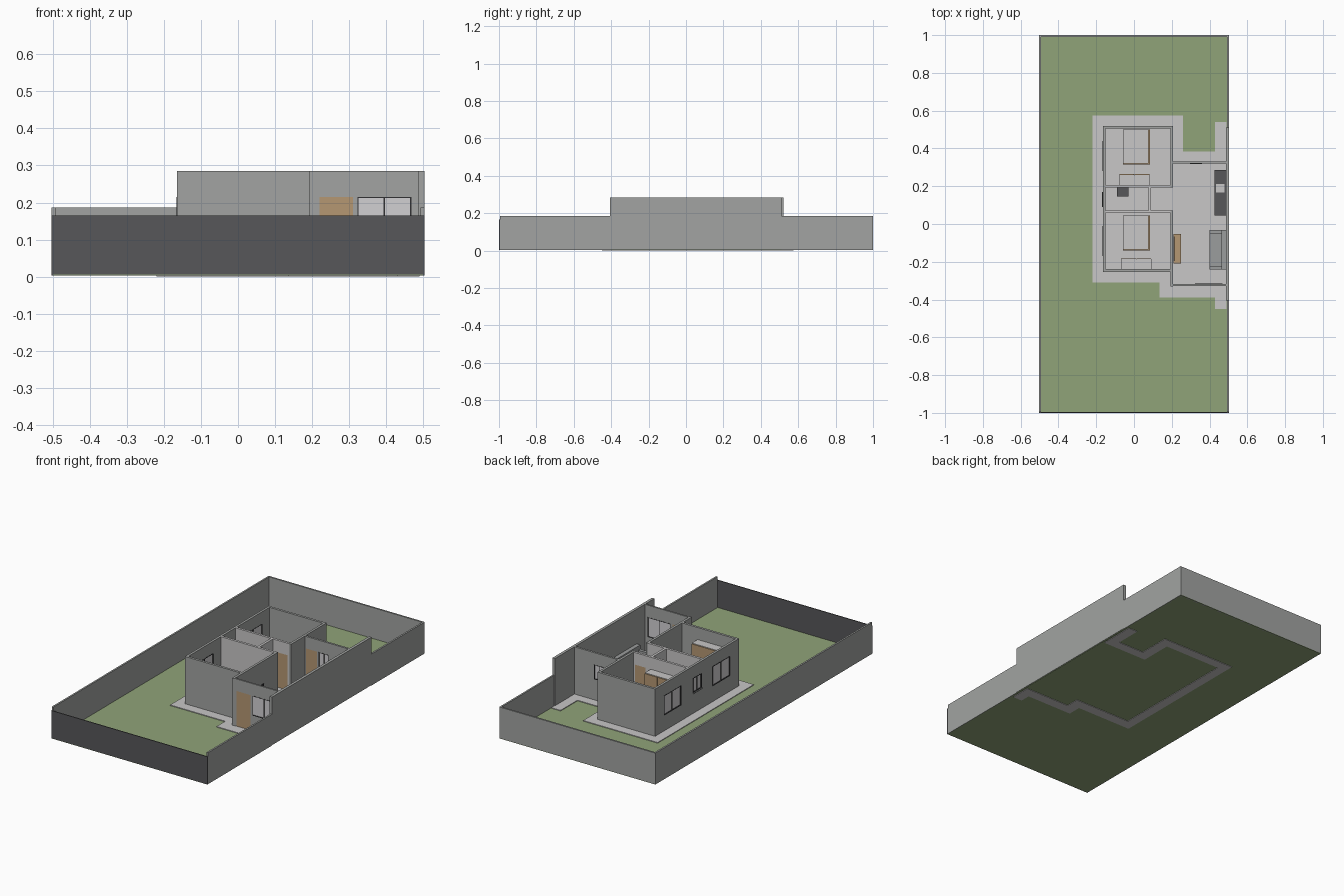
import bpy, bmesh

if "Cube" in bpy.data.objects:
    bpy.data.objects.remove(bpy.data.objects["Cube"])


def mat(name, r, g, b):
    m = bpy.data.materials.new(name)
    m.diffuse_color = (r, g, b, 1)
    m.use_nodes = True
    m.node_tree.nodes["Principled BSDF"].inputs["Base Color"].default_value = m.diffuse_color
    return m


GRASS = mat("grass_green", 0.28, 0.37, 0.19)
GREY = mat("wall_grey", 0.36, 0.37, 0.36)
PALE = mat("pale_grey", 0.58, 0.57, 0.57)
DARK = mat("charcoal", 0.095, 0.095, 0.10)
WOOD = mat("wood_brown", 0.46, 0.31, 0.17)
GLASS = mat("glass_white", 0.64, 0.63, 0.65)
FRAME = mat("frame_black", 0.03, 0.03, 0.032)
SOFA = mat("sofa_grey", 0.33, 0.34, 0.34)

H = 0.285      # house wall height
F = 0.01       # floor level
T = 0.007      # half thickness of house walls


def boxes(name, items, material):
    """One object from boxes given as (x0, x1, y0, y1, z0, z1)."""
    bm = bmesh.new()
    for x0, x1, y0, y1, z0, z1 in items:
        vs = bmesh.ops.create_cube(bm, size=1)["verts"]
        for v in vs:
            v.co.x = x1 if v.co.x > 0 else x0
            v.co.y = y1 if v.co.y > 0 else y0
            v.co.z = z1 if v.co.z > 0 else z0
    me = bpy.data.meshes.new(name)
    bm.to_mesh(me)
    bm.free()
    me.materials.append(material)
    ob = bpy.data.objects.new(name, me)
    bpy.context.collection.objects.link(ob)
    return ob


def oriented(axis, a, b, c, half, z0, z1):
    """Box running a..b along axis, centred on c across it."""
    if axis == "x":
        return (a, b, c - half, c + half, z0, z1)
    return (c - half, c + half, a, b, z0, z1)


def wall(name, axis, a, b, c, material, doors=(), windows=(), half=T):
    """House wall with real openings, then doors and framed windows in them."""
    items, pos = [], a
    holes = [(p, q, F, 0.215) for p, q in doors] + list(windows)
    for p, q, z0, z1 in sorted(holes):
        if p > pos:
            items.append(oriented(axis, pos, p, c, half, 0.006, H))
        if z0 > F:
            items.append(oriented(axis, p, q, c, half, 0.006, z0))
        if z1 < H:
            items.append(oriented(axis, p, q, c, half, z1, H))
        pos = q
    if b > pos:
        items.append(oriented(axis, pos, b, c, half, 0.006, H))
    boxes(name, items, material)
    for p, q in doors:
        boxes(name + "_door", [oriented(axis, p, q, c, 0.004, F, 0.215)], WOOD)
    for p, q, z0, z1 in windows:
        w, m = 0.003, (p + q) / 2
        boxes(name + "_pane", [oriented(axis, p, q, c, 0.002, z0, z1)], GLASS)
        boxes(name + "_window_frame", [
            oriented(axis, p, p + w, c, half + .001, z0, z1),
            oriented(axis, q - w, q, c, half + .001, z0, z1),
            oriented(axis, m - w / 2, m + w / 2, c, half - .001, z0, z1),
            oriented(axis, p + w, q - w, c, half + .001, z0, z0 + w),
            oriented(axis, p + w, q - w, c, half + .001, z1 - w, z1)], FRAME)


# Plot: lawn, boundary walls, dark front wall
boxes("lawn", [(-.5, .5, -1, 1, .003, .006)], GRASS)
boxes("boundary_wall", [(-.503, -.493, -.995, 1, .003, .186),
                        (.493, .503, -.995, -.405, .003, .186),
                        (.493, .503, .51, 1, .003, .186),
                        (-.493, .493, .99, 1, .003, .186)], GREY)
boxes("front_wall", [(-.503, .503, -1, -.995, .003, .165)], DARK)

# Paved path around the house and the floor inside
path = [(-.22, -.165, -.31, .575), (-.165, .26, .52, .575), (.2, .26, .385, .52),
        (.2, .49, .33, .385), (.43, .49, .385, .54), (-.165, .135, -.31, -.25),
        (.135, .2, -.39, -.25), (.2, .49, -.39, -.33), (.43, .49, -.45, -.39)]
boxes("paved_path", [p + (0, F) for p in path], PALE)
boxes("house_floor", [(-.165, .2, -.25, .52, .007, F),
                      (.2, .49, -.33, .33, .007, F)], PALE)

# Outer house walls
wall("left_wall", "y", -.253, .52, -.158, GREY,
     windows=[(-.17, -.01, .1, .215), (.09, .17, .13, .215), (.28, .44, .1, .215)])
wall("bedroom_front_wall", "x", -.151, .193, -.246, GREY)
wall("bedroom_back_wall", "x", -.151, .193, .513, GREY)
wall("middle_wall", "y", -.33, .072, .2, GREY)
wall("middle_wall_back", "y", .193, .52, .2, GREY)
wall("party_wall", "y", -.405, .51, .495, GREY, half=.008)
wall("living_front_wall", "x", .207, .487, -.322, GREY, half=.005,
     doors=[(.22, .31)], windows=[(.322, .468, .1, .215)])
wall("living_back_wall", "x", .207, .487, .325, GREY, half=.006,
     doors=[(.215, .285)], windows=[(.297, .36, .13, .215)])

# Inner partitions around hall and bathroom
wall("front_partition", "x", -.151, .193, .065, PALE, doors=[(.115, .185)])
wall("back_partition", "x", -.151, .193, .2, PALE, doors=[(.115, .185)])
wall("bath_partition", "y", .072, .193, .083, PALE, doors=[(.09, .15)])
boxes("bath_window_sill", [(-.17, -.165, .09, .17, .125, .13)], GREY)

# Beds and wardrobes
for n, y0, y1, w0 in (("front", -.14, .045, -.239), ("back", .315, .5, .207)):
    boxes(n + "_bed_base", [(-.058, .086, y0, y1, F, .035)], WOOD)
    boxes(n + "_mattress", [(-.058, .078, y0 + .004, y1, .035, .058)], PALE)
    x = -.07 if n == "front" else -.08
    boxes(n + "_wardrobe", [(x, x + .163, w0, w0 + .053, F, .215)], PALE)
    boxes(n + "_wardrobe_doors", [(x + .002, x + .08, w0 + .053, w0 + .057, F, .212),
                                  (x + .083, x + .161, w0 + .053, w0 + .057, F, .212)], WOOD)

# Bathroom counter, kitchen counter with sink
boxes("bath_counter", [(-.09, -.03, .145, .192, F, .09)], DARK)
boxes("kitchen_counter", [(.425, .487, .045, .285, F, .095)], DARK)
boxes("kitchen_sink", [(.433, .478, .168, .212, .095, .098)], PALE)

# Living room: television, low cabinet, sofa
boxes("tv_cabinet", [(.208, .25, -.21, -.052, F, .06)], WOOD)
boxes("television", [(.208, .214, -.195, -.065, .085, .155)], FRAME)
boxes("sofa", [(.4, .462, -.222, -.05, F, .045), (.462, .486, -.24, -.032, F, .085),
               (.4, .462, -.24, -.222, F, .06), (.4, .462, -.05, -.032, F, .06)], SOFA)
